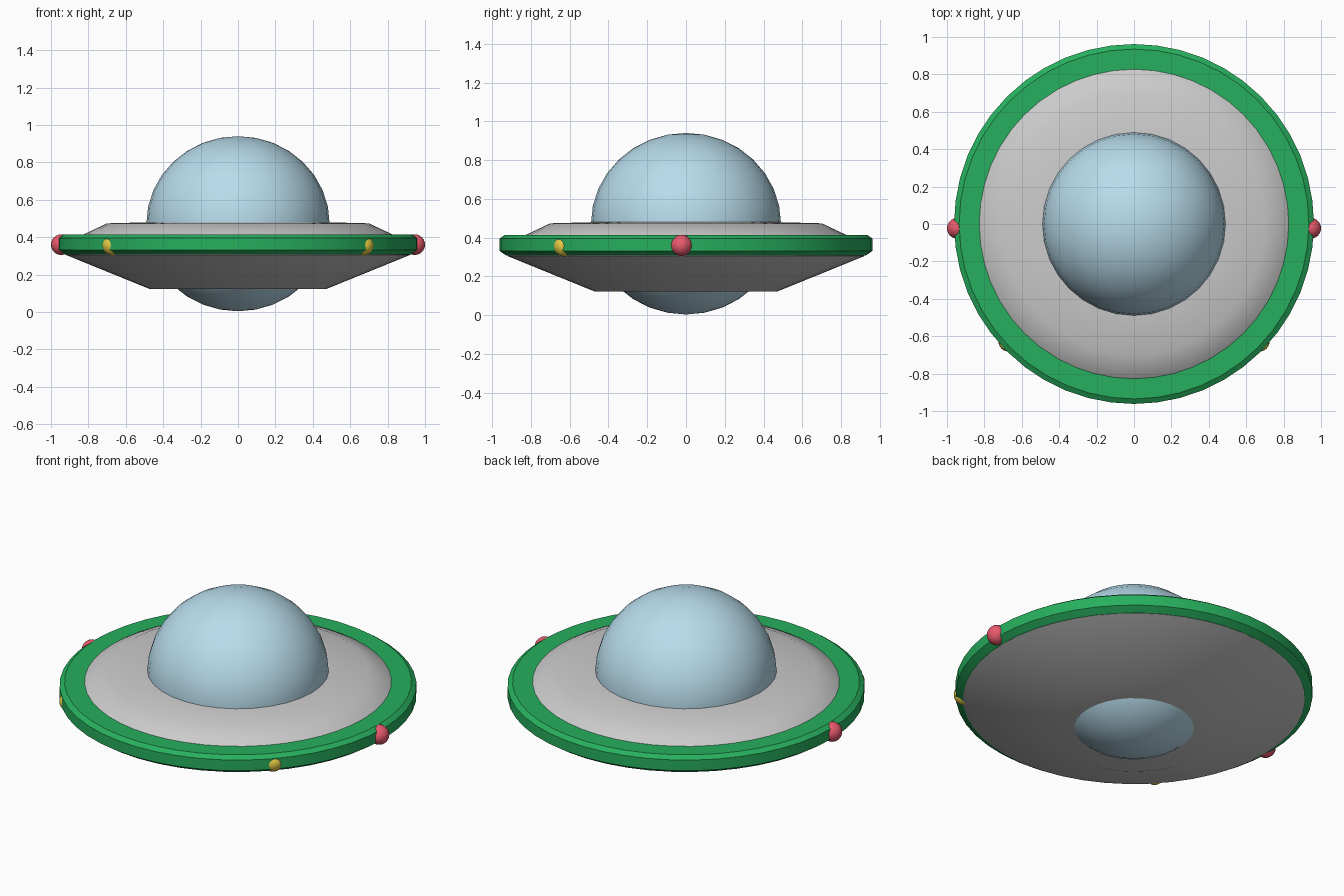
import bpy, math

if "Cube" in bpy.data.objects:
    bpy.data.objects.remove(bpy.data.objects["Cube"])


def material(name, rgb):
    m = bpy.data.materials.new(name)
    m.diffuse_color = (*rgb, 1)
    m.use_nodes = True
    m.node_tree.nodes["Principled BSDF"].inputs["Base Color"].default_value = m.diffuse_color
    return m


def finish(obj, name, mat=None, angle=30):
    obj.name = name
    if mat:
        obj.data.materials.append(mat)
    bpy.ops.object.select_all(action='DESELECT')
    obj.select_set(True)
    bpy.context.view_layer.objects.active = obj
    bpy.ops.object.shade_smooth_by_angle(angle=math.radians(angle))
    return obj


def lathe(name, profile, mat=None, closed=False, sides=48, angle=20):
    """Spin an (r, z) profile, listed top/outside to bottom, around z."""
    verts, faces, n = [], [], len(profile)
    for i in range(sides):
        a = 2 * math.pi * i / sides
        verts += [(r * math.cos(a), r * math.sin(a), z) for r, z in profile]
    for i in range(sides):
        b, c = i * n, (i + 1) % sides * n
        for j in range(n if closed else n - 1):
            k = (j + 1) % n
            faces.append((b + j, b + k, c + k, c + j))
    if not closed:
        faces.append([i * n for i in range(sides)])
        faces.append([i * n + n - 1 for i in reversed(range(sides))])
    mesh = bpy.data.meshes.new(name)
    mesh.from_pydata(verts, [], faces)
    obj = bpy.data.objects.new(name, mesh)
    bpy.context.collection.objects.link(obj)
    return finish(obj, name, mat, angle)


def ball(name, loc, scale, mat, segments=32, rings=16):
    bpy.ops.mesh.primitive_uv_sphere_add(segments=segments, ring_count=rings,
                                         radius=1, location=loc)
    obj = bpy.context.object
    obj.scale = scale
    return finish(obj, name, mat, 60)


glass = material("glass_blue", (0.48, 0.72, 0.84))
green = material("rim_green", (0.02, 0.43, 0.11))
red = material("lamp_red", (0.80, 0.10, 0.15))
yellow = material("lamp_yellow", (0.80, 0.60, 0.06))

# Cabin globe, showing above and below the saucer
ball("cabin_globe", (0, 0, 0.472), (0.49, 0.49, 0.468), glass)

# Grey saucer hull
lathe("saucer_hull", [(0.40, 0.482), (0.70, 0.474), (0.84, 0.408),
                      (0.92, 0.305), (0.47, 0.122)], angle=35)

# Green bevelled rim
lathe("saucer_rim", [(0.82, 0.414), (0.935, 0.414), (0.962, 0.395),
                     (0.962, 0.332), (0.925, 0.307), (0.82, 0.307)],
      green, closed=True)

# Side and front lamps, mirrored left and right
for side, s in (("right", 1), ("left", -1)):
    ball(f"{side}_side_lamp", (s * 0.945, -0.023, 0.36), (0.055,) * 3, red, 24, 12)
    ball(f"{side}_front_lamp", (s * 0.67, -0.627, 0.357), (0.055,) * 3, yellow, 24, 12)
